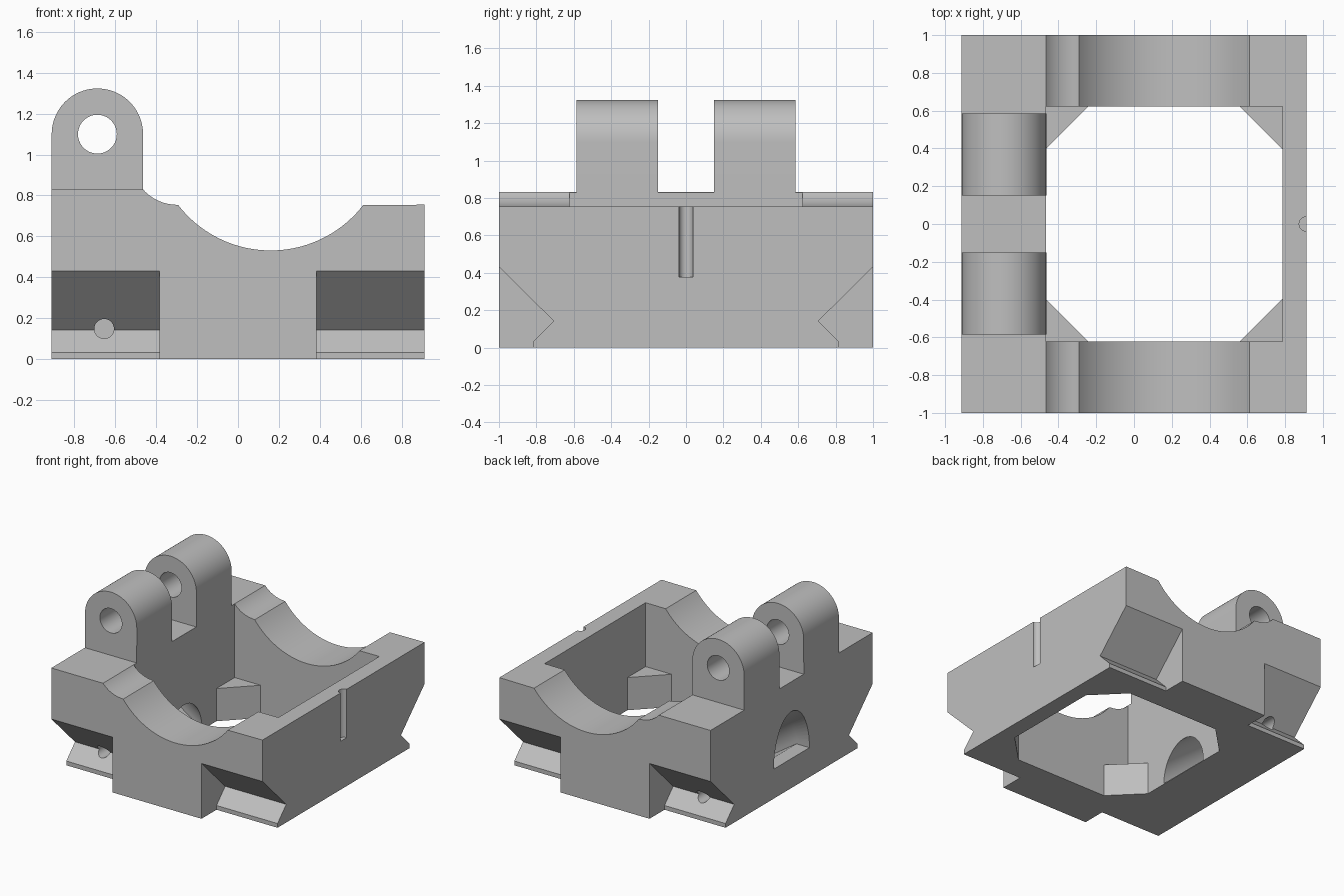
import bpy, bmesh, math
from mathutils import Vector

if "Cube" in bpy.data.objects:
    bpy.data.objects.remove(bpy.data.objects["Cube"])

grey = bpy.data.materials.new("light_grey")
grey.diffuse_color = (0.52, 0.52, 0.52, 1)
grey.use_nodes = True
grey.node_tree.nodes["Principled BSDF"].inputs["Base Color"].default_value = grey.diffuse_color


def loft(name, rings):
    """Closed solid through a series of equal-length point rings."""
    bm = bmesh.new()
    vs = [[bm.verts.new(p) for p in ring] for ring in rings]
    n = len(vs[0])
    bm.faces.new(vs[0])
    bm.faces.new(vs[-1][::-1])
    for a, b in zip(vs, vs[1:]):
        for i in range(n):
            j = (i + 1) % n
            bm.faces.new((a[i], b[i], b[j], a[j]))
    bmesh.ops.recalc_face_normals(bm, faces=bm.faces[:])
    me = bpy.data.meshes.new(name)
    bm.to_mesh(me)
    bm.free()
    me.materials.append(grey)
    ob = bpy.data.objects.new(name, me)
    bpy.context.collection.objects.link(ob)
    return ob


def prism(name, pts, axis, lo, hi):
    """Extrude a 2D profile along x, y or z."""
    place = {"x": lambda a, b, t: (t, a, b),
             "y": lambda a, b, t: (a, t, b),
             "z": lambda a, b, t: (a, b, t)}[axis]
    return loft(name, [[place(a, b, t) for a, b in pts] for t in (lo, hi)])


def arc(cx, cz, r, a0, a1, n):
    return [(cx + r * math.cos(math.radians(a0 + (a1 - a0) * i / n)),
             cz + r * math.sin(math.radians(a0 + (a1 - a0) * i / n)))
            for i in range(n + 1)]


def circle(cx, cz, r, n=40):
    return arc(cx, cz, r, 0, 360, n)[:-1]


def cut(ob, cutter):
    bpy.context.view_layer.objects.active = ob
    m = ob.modifiers.new("cut", "BOOLEAN")
    m.operation = "DIFFERENCE"
    m.solver = "EXACT"
    m.object = cutter
    bpy.ops.object.modifier_apply(modifier=m.name)
    bpy.data.objects.remove(cutter, do_unlink=True)


def smooth(ob):
    bpy.ops.object.select_all(action="DESELECT")
    ob.select_set(True)
    bpy.context.view_layer.objects.active = ob
    bpy.ops.object.shade_smooth_by_angle(angle=math.radians(25))


W, IN = 0.912, -0.465       # half width, inner face of the tall wall
PIN_X, PIN_Z = -0.688, 1.10

# Body: side profile with a shallow fillet and a large round saddle
half = math.degrees(math.asin(0.452 / 0.572))
profile = [(-W, 0), (W, 0), (W, 0.755)]
profile += arc(0.16, 1.103, 0.572, -90 + half, -90 - half, 40)
profile += arc(-0.30, 0.974, 0.219, -92, -139, 12)
profile += [(IN, 0.83), (-W, 0.83)]
body = prism("body", profile, "y", -1, 1)

# Square cavity above, octagonal opening below
x0, x1, y1, c = IN, 0.785, 0.623, 0.225
cut(body, prism("cavity", [(x0, -y1), (x1, -y1), (x1, y1), (x0, y1)], "z", 0.255, 1.5))
octagon = [(x0 + c, -y1), (x1 - c, -y1), (x1, c - y1), (x1, y1 - c),
           (x1 - c, y1), (x0 + c, y1), (x0, y1 - c), (x0, c - y1)]
cut(body, prism("opening", octagon, "z", -0.2, 0.4))

# Angled clamp notches at the four lower corners, blind holes on the left
for s in (-1, 1):
    notch = [(s * y, z) for y, z in
             ((1.2, 0.63), (0.708, 0.142), (0.815, 0.033), (0.815, -0.1), (1.2, -0.1))]
    for lo, hi in ((-1.2, -0.385), (0.385, 1.2)):
        cut(body, prism("notch", notch, "x", lo, hi))
    cut(body, prism("hole", circle(-0.655, 0.148, 0.048), "y", s * 0.45, s * 1.1))

# Vertical half-round groove on the right face
cut(body, prism("groove", circle(W, 0, 0.038, 24), "z", 0.378, 0.9))


# Sloping arched passage through the tall wall
def arch(x, base, top):
    return [Vector((x, y, base + (top - base) * z)) for y, z in
            ((0.22 * a, b) for a, b in arc(0, 0, 1, 0, 180, 32))]


cut(body, loft("passage", [arch(-0.93, 0.23, 0.609), arch(-0.80, 0.23, 0.517),
                           arch(IN, 0.006, 0.28), arch(IN + 0.05, 0.006, 0.26)]))
smooth(body)

# Pair of rounded hinge lugs with a pin hole
lug = [(-W, 0.83), (IN, 0.83)] + arc(PIN_X, PIN_Z, 0.2235, 0, 180, 40)
for name, lo, hi in (("front_lug", -0.585, -0.15), ("back_lug", 0.15, 0.585)):
    ob = prism(name, lug, "y", lo, hi)
    cut(ob, prism("pin_hole", circle(PIN_X, PIN_Z, 0.095), "y", lo - 0.1, hi + 0.1))
    smooth(ob)
